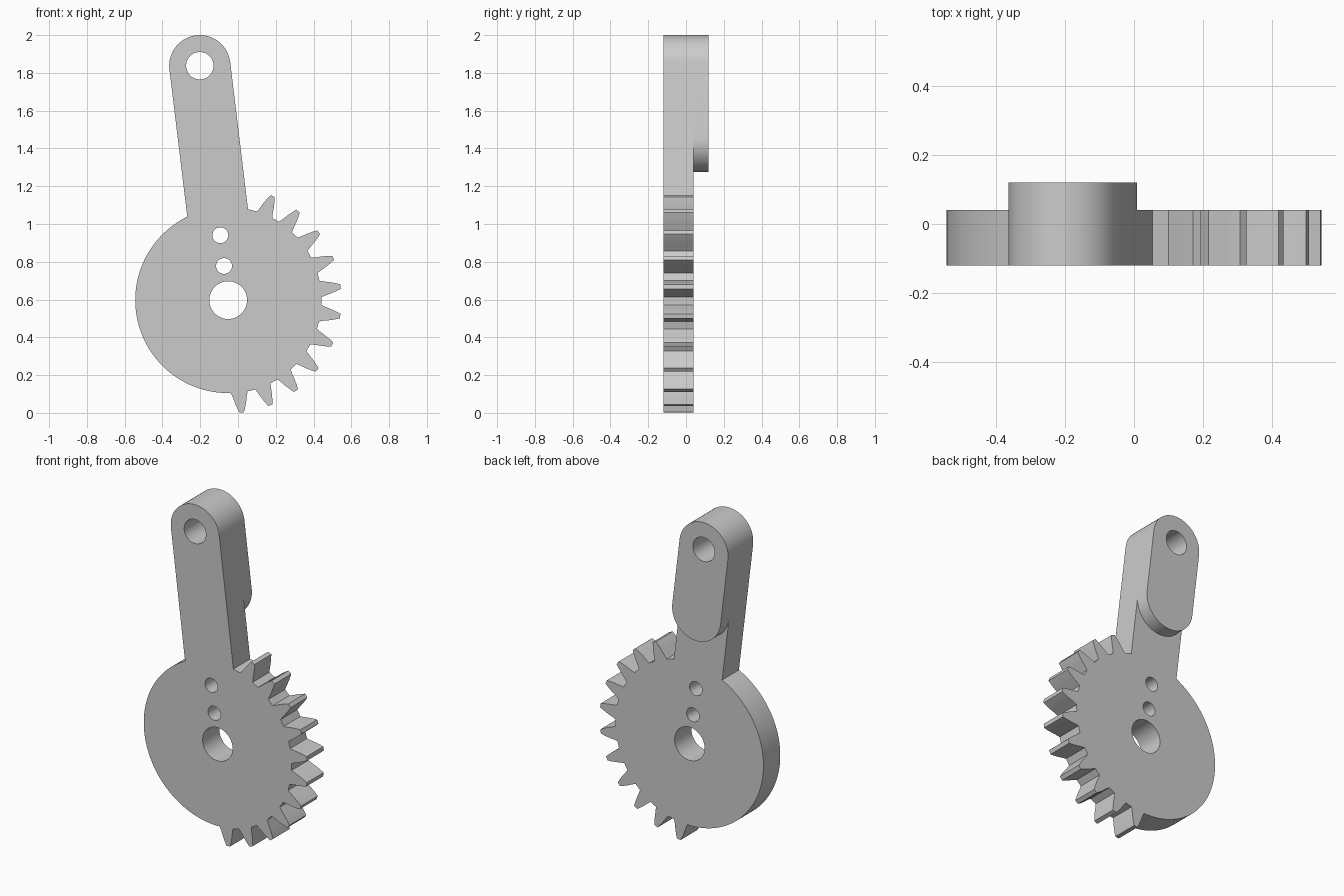
import bpy
import bmesh
from math import sin, cos, pi, radians, sqrt, asin

cube = bpy.data.objects.get("Cube")
if cube:
    bpy.data.objects.remove(cube, do_unlink=True)

# Main sizes
HUB_X, HUB_Z = -0.052, 0.597
TILT = radians(6.9)
ROOT_R, ARM_R, ARM_LEN, PAD_START = 0.492, 0.162, 1.25, 0.845
BACK, STEP, FRONT = 0.12, 0.04, -0.12
TOOTH = [(0.492, 0.044), (0.515, 0.037), (0.545, 0.030), (0.575, 0.021), (0.599, 0.012)]

grey = bpy.data.materials.new("plain grey")
grey.use_nodes = True
color = (0.6, 0.6, 0.6, 1)
grey.diffuse_color = color
grey.node_tree.nodes["Principled BSDF"].inputs["Base Color"].default_value = color


def arc(cx, cy, r, a0, a1, n):
    """Points along an arc, both ends included."""
    return [(cx + r * cos(a0 + (a1 - a0) * i / n), cy + r * sin(a0 + (a1 - a0) * i / n))
            for i in range(n + 1)]


def hole(dist, r):
    """Closed circle on the arm axis."""
    return arc(0, dist, r, 0, 2 * pi, 48)[:-1]


def tooth(a):
    """Curved tooth flanks pointing along angle a."""
    side = [(r, -w) for r, w in TOOTH] + [(r, w) for r, w in reversed(TOOTH)]
    return [(r * cos(a) - w * sin(a), r * sin(a) + w * cos(a)) for r, w in side]


def plate(name, loops, y0, y1):
    """Fill the outline with its holes and extrude it from y0 to y1."""
    bm = bmesh.new()
    for loop in loops:
        vs = [bm.verts.new((HUB_X + u * cos(TILT) - v * sin(TILT), y0,
                            HUB_Z + u * sin(TILT) + v * cos(TILT))) for u, v in loop]
        for i, v in enumerate(vs):
            bm.edges.new((v, vs[i - 1]))
    bmesh.ops.triangle_fill(bm, use_beauty=True, edges=bm.edges[:], normal=(0, -1, 0))
    out = bmesh.ops.extrude_face_region(bm, geom=bm.faces[:], use_keep_orig=True)
    moved = [g for g in out["geom"] if isinstance(g, bmesh.types.BMVert)]
    bmesh.ops.translate(bm, verts=moved, vec=(0, y1 - y0, 0))
    bmesh.ops.recalc_face_normals(bm, faces=bm.faces[:])
    mesh = bpy.data.meshes.new(name)
    bm.to_mesh(mesh)
    bm.free()
    mesh.materials.append(grey)
    obj = bpy.data.objects.new(name, mesh)
    bpy.context.collection.objects.link(obj)
    bpy.ops.object.select_all(action='DESELECT')
    obj.select_set(True)
    bpy.context.view_layer.objects.active = obj
    bpy.ops.object.shade_smooth_by_angle(angle=radians(30))
    return obj


# Sector gear and lever arm in one outline
outline = []
for k in range(11):
    outline += tooth(radians(-90 + 15 * k))
join = sqrt(ROOT_R ** 2 - ARM_R ** 2)
outline.append((ARM_R, join))
outline += arc(0, ARM_LEN, ARM_R, 0, pi, 40)
outline += arc(0, 0, ROOT_R, pi / 2 + asin(ARM_R / ROOT_R),
               1.5 * pi - asin(TOOTH[0][1] / ROOT_R) - 0.01, 64)
plate("gear_lever", [outline, hole(0, 0.1), hole(0.182, 0.042),
                     hole(0.346, 0.042), hole(ARM_LEN, 0.0725)], FRONT, STEP)

# Raised pad behind the arm tip
pad = arc(0, ARM_LEN, ARM_R, 0, pi, 40) + arc(0, PAD_START, ARM_R, pi, 2 * pi, 40)
plate("arm_pad", [pad, hole(ARM_LEN, 0.0725)], STEP, BACK)
